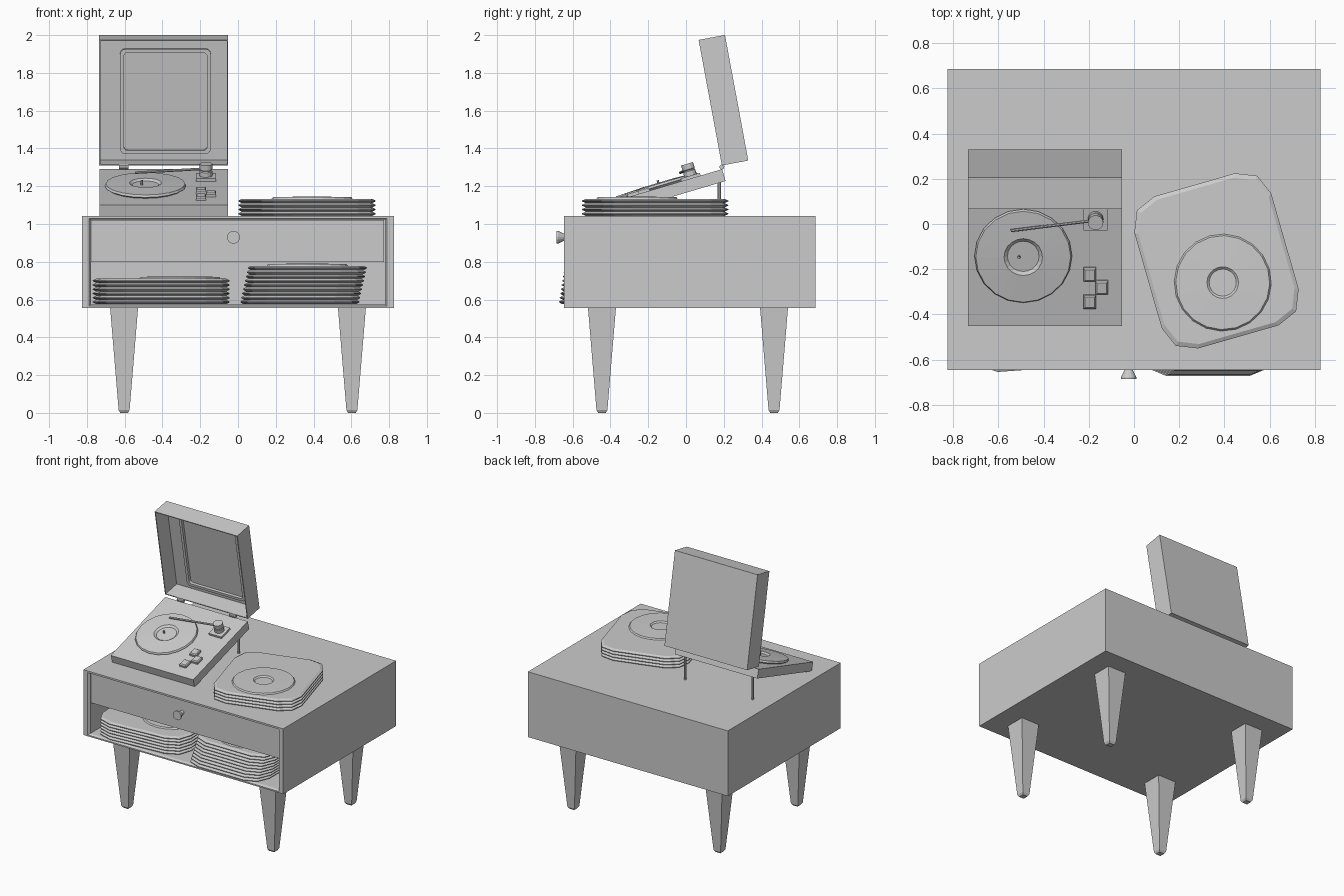
import bpy, bmesh
from math import sin, cos, pi, radians
from mathutils import Matrix, Vector

if "Cube" in bpy.data.objects:
    bpy.data.objects.remove(bpy.data.objects["Cube"])

T = Matrix.Translation
I = Matrix.Identity(4)


def loft(name, rings, m=I, closed=False):
    """Skin a sequence of equal-sized rings; cap the ends or close the loop."""
    bm = bmesh.new()
    rows = [[bm.verts.new(m @ Vector(p)) for p in r] for r in rings]
    n = len(rows[0])
    pairs = list(zip(rows, rows[1:]))
    if closed:
        pairs.append((rows[-1], rows[0]))
    else:
        bm.faces.new(rows[0])
        bm.faces.new(rows[-1])
    for a, b in pairs:
        for i in range(n):
            j = (i + 1) % n
            bm.faces.new((a[i], a[j], b[j], b[i]))
    bmesh.ops.recalc_face_normals(bm, faces=bm.faces)
    me = bpy.data.meshes.new(name)
    bm.to_mesh(me)
    bm.free()
    ob = bpy.data.objects.new(name, me)
    bpy.context.collection.objects.link(ob)
    return ob


def rect_xy(x0, x1, y0, y1, z):
    return [(x0, y0, z), (x1, y0, z), (x1, y1, z), (x0, y1, z)]


def rect_xz(x0, x1, z0, z1, y):
    return [(x0, y, z0), (x1, y, z0), (x1, y, z1), (x0, y, z1)]


def box(name, x0, x1, y0, y1, z0, z1, m=I):
    return loft(name, [rect_xy(x0, x1, y0, y1, z) for z in (z0, z1)], m)


def lathe(name, profile, n, m=I):
    """Profile of (radius, height) turned around local z."""
    return loft(name, [[(r * cos(2 * pi * i / n), r * sin(2 * pi * i / n), z)
                        for i in range(n)] for r, z in profile], m)


def rounded(w, h, r, n):
    """Rounded rectangle outline with n segments per corner."""
    pts = []
    for k, (sx, sy) in enumerate([(1, 1), (-1, 1), (-1, -1), (1, -1)]):
        for i in range(n + 1):
            a = pi / 2 * (k + i / n)
            pts.append((sx * (w / 2 - r) + r * cos(a), sy * (h / 2 - r) + r * sin(a)))
    return pts


def rod(name, a, b, r, n=8, m=I):
    a, b = Vector(a), Vector(b)
    d = b - a
    q = d.to_track_quat('Z', 'Y').to_matrix().to_4x4()
    return lathe(name, [(r, 0), (r, d.length)], n, m @ T(a) @ q)


# Cabinet shell with open front
loft("cabinet", [rect_xz(-.825, .825, .556, 1.043, .685),
                 rect_xz(-.825, .825, .556, 1.043, -.645),
                 rect_xz(-.79, .79, .566, 1.03, -.645),
                 rect_xz(-.778, .778, .574, 1.024, -.63),
                 rect_xz(-.778, .778, .574, 1.024, .65)])

# Drawer and its flared knob
box("drawer", -.777, .772, -.622, .6, .80, 1.022)
lathe("drawer_knob", [(.016, 0), (.016, .02), (.034, .055), (.034, .063)], 16,
      T((-.024, -.622, .93)) @ Matrix.Rotation(pi / 2, 4, 'X'))

# Tapered square legs with dark little foot chamfer
for sx in (-1, 1):
    for yc, side in ((-.445, "front"), (.466, "back")):
        loft(f"{side}_leg", [rect_xy(sx * .603 - h, sx * .603 + h, yc - h, yc + h, z)
                             for h, z in ((.02, 0), (.029, .015), (.074, .557))])

# Suitcase player: tilted deck
P = T((-.394, -.13, 1.195)) @ Matrix.Rotation(radians(16.5), 4, 'X')
box("player_deck", -.34, .34, -.335, .335, -.065, 0, P)
for x in (-.672, -.116):
    rod("prop_rod", (x, .175, 1.04), (x, .175, 1.24), .009)

# Platter with recessed centre and spindle
lathe("platter", [(.2, 0), (.216, .01), (.21, .022), (.085, .027), (.07, .016)], 20,
      P @ T((-.096, -.009, 0)))
rod("spindle", (-.115, -.009, .01), (-.115, -.009, .04), .006, 8, P)

# Tone arm on its mount
box("arm_mount", .171, .277, .11, .216, 0, .015, P)
lathe("arm_pivot", [(.034, .015), (.034, .04), (.03, .045), (.034, .05), (.034, .08)], 14,
      P @ T((.224, .165, 0)))
rod("tone_arm", (-.151, .118, .045), (.2, .165, .052), .007, 8, P)

# Control buttons
for x, u in ((.198, -.095), (.251, -.155), (.198, -.22)):
    loft("button", [rect_xy(x - h, x + h, u - h * 1.15, u + h * 1.15, z)
                    for h, z in ((.027, 0), (.027, .015), (.021, .022))], P)

# Open lid, leaning forward
L = T((-.394, .19, 1.31)) @ Matrix.Rotation(radians(10.5), 4, 'X')
loft("player_lid", [rect_xz(-.341, .341, 0, .676, .142),
                    rect_xz(-.341, .341, 0, .676, 0),
                    rect_xz(-.335, .335, .006, .67, 0),
                    rect_xz(-.335, .335, .006, .67, .132)], L)

# Raised trim frame inside the lid
trim = [[(x + .01, y, z + .323) for x, z in rounded(.481 - 2 * d, .566 - 2 * d, .03 - d * .5, 3)]
        for d, y in ((0, .134), (0, .112), (.02, .112), (.02, .134))]
loft("lid_trim", trim, L, closed=True)

# Hinges between deck and lid
for x in (-.605, -.175):
    rod("hinge", (x - .025, .19, 1.302), (x + .025, .19, 1.302), .013, 10)


# Record sleeves: rounded outline with a thin bulging edge
def stack(name, count, x, y, z, turn, dx=0, dy=0):
    p = .0225
    for k in range(count):
        m = T((x + k * dx, y + k * dy, z + k * p)) @ Matrix.Rotation(radians(turn), 4, 'Z')
        loft(name, [[(a * s, b * s, h) for a, b in rounded(.63, .70, .13, 2)]
                    for s, h in ((.95, 0), (1, p * .4), (1, p * .6), (.95, p))], m)
    # Disc outline pressed through the top sleeve
    lathe(name + "_disc", [(.215, 0), (.208, .009), (.07, .012), (.06, .003)], 20,
          m @ T((0, -.1, p)))


stack("top_record_sleeve", 4, .365, -.163, 1.043, 16)
stack("left_record_sleeve", 6, -.407, -.325, .576, 94)
stack("right_record_sleeve", 9, .327, -.322, .576, 0, .005, .0035)
